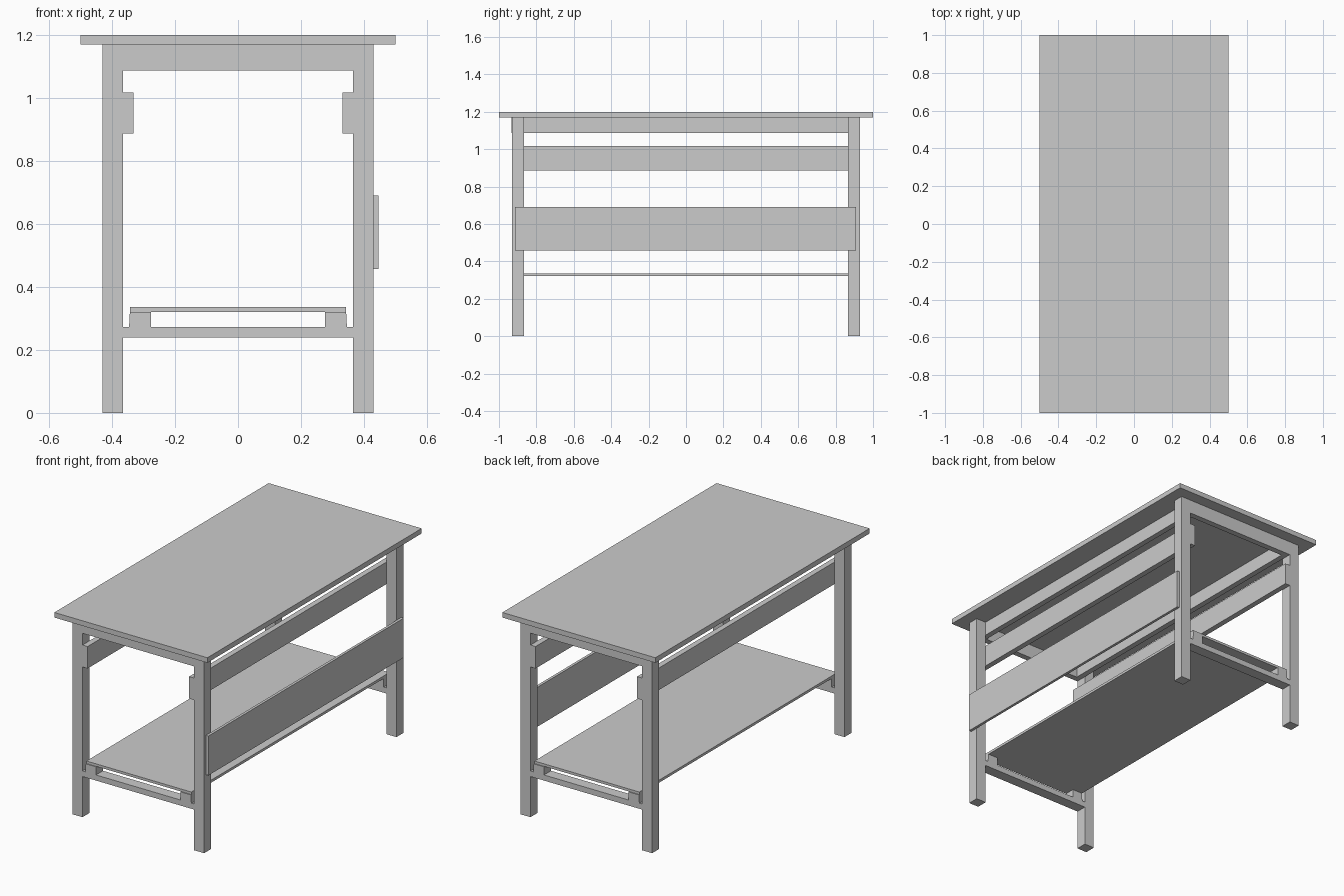
import bpy

if "Cube" in bpy.data.objects:
    bpy.data.objects.remove(bpy.data.objects["Cube"])


def prism(name, profile, y0, y1):
    """Extrude an xz outline along y."""
    n = len(profile)
    verts = [(x, y, z) for y in (y0, y1) for x, z in profile]
    faces = [tuple(range(n)), tuple(reversed(range(n, 2 * n)))]
    faces += [(i, i + n, (i + 1) % n + n, (i + 1) % n) for i in range(n)]
    mesh = bpy.data.meshes.new(name)
    mesh.from_pydata(verts, [], faces)
    obj = bpy.data.objects.new(name, mesh)
    bpy.context.collection.objects.link(obj)
    return obj


def box(name, x, y, z):
    return prism(name, [(x[0], z[0]), (x[1], z[0]), (x[1], z[1]), (x[0], z[1])], *y)


def mirror(obj, x=True, y=False):
    mod = obj.modifiers.new("mirror", 'MIRROR')
    mod.use_axis = (x, y, False)


LEG_IN, LEG_OUT = 0.365, 0.43      # leg extents in x
END_IN, END_OUT = 0.865, 0.93      # leg extents in y

# Top and shelf
box("table_top", (-0.5, 0.5), (-1, 1), (1.17, 1.2))
box("lower_shelf", (-0.343, 0.343), (-0.925, 0.925), (0.321, 0.336))

# Four legs
mirror(box("legs", (LEG_IN, LEG_OUT), (END_IN, END_OUT), (0, 1.17)), True, True)

# Long aprons and side rails, fixed to the inner faces of the legs
for name, z in (("side_aprons", (1.087, 1.17)), ("side_rails", (0.887, 1.017))):
    mirror(box(name, (0.332, LEG_IN), (-END_OUT, END_OUT), z))

# Short aprons between the legs at each end
box("front_apron", (-LEG_IN, LEG_IN), (-0.932, -0.897), (1.087, 1.17))
box("back_apron", (-LEG_IN, LEG_IN), (0.895, END_OUT), (1.087, 1.17))

# Low stretchers and the tapered blocks holding the shelf
mirror(box("end_stretchers", (-LEG_IN, LEG_IN), (END_IN, END_OUT), (0.24, 0.273)), False, True)
block = [(0.277, 0.273), (0.346, 0.273), (0.3435, 0.321), (0.277, 0.321)]
mirror(prism("shelf_blocks", block, END_IN, END_OUT), True, True)

# Wide panel on the right side only
box("side_panel", (LEG_OUT, 0.446), (-0.913, 0.91), (0.457, 0.69))
